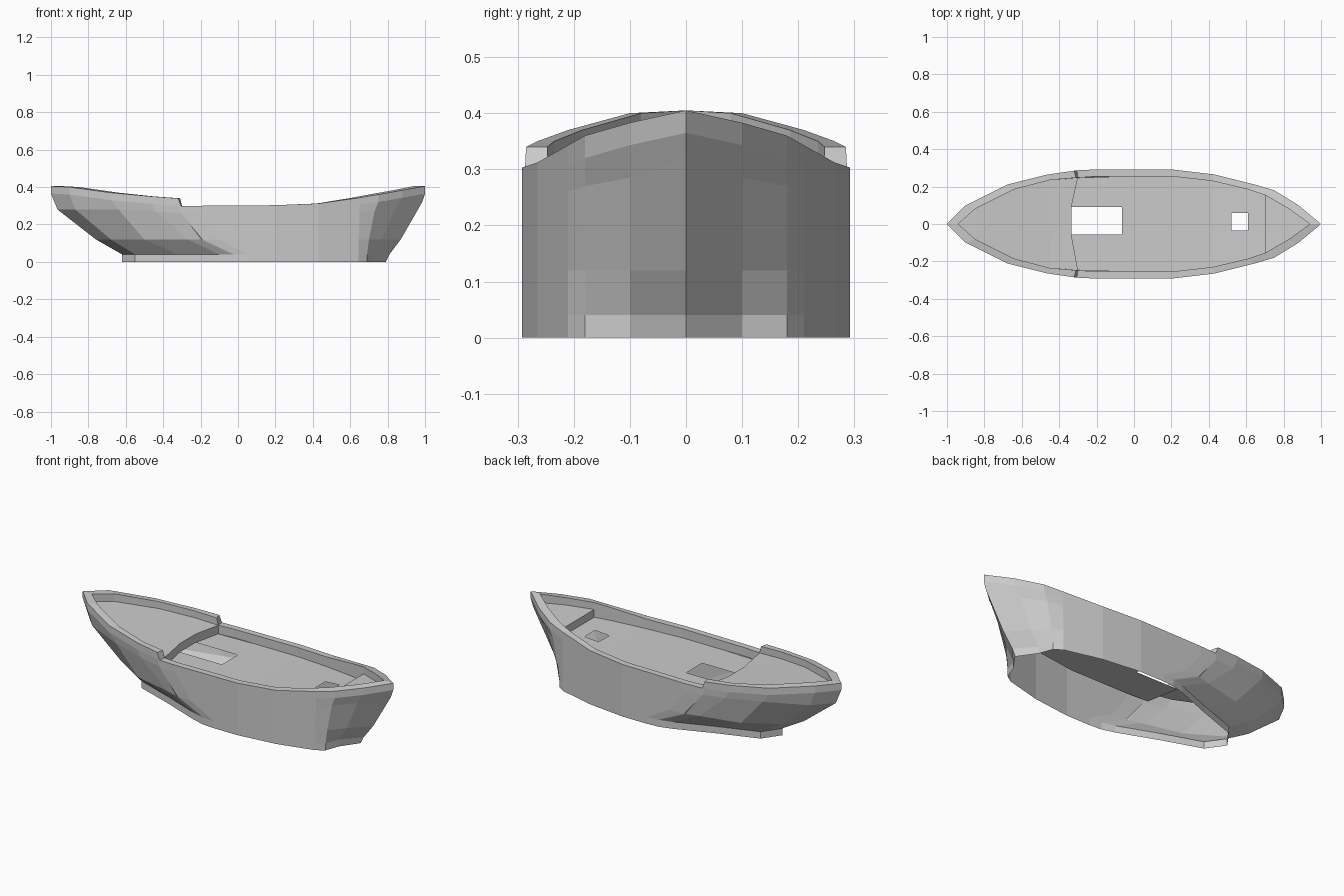
import bpy
import bmesh

old = bpy.data.objects.get("Cube")
if old:
    bpy.data.objects.remove(old, do_unlink=True)

grey = bpy.data.materials.new("hull grey")
grey.use_nodes = True
grey.diffuse_color = (0.6, 0.6, 0.6, 1)
grey.node_tree.nodes["Principled BSDF"].inputs["Base Color"].default_value = (0.6, 0.6, 0.6, 1)


def make_object(name, bm, mirrored=False):
    """Turn a bmesh into a grey, flat-shaded object, optionally mirrored across y."""
    bmesh.ops.remove_doubles(bm, verts=bm.verts, dist=0.0005)
    bmesh.ops.dissolve_degenerate(bm, edges=bm.edges, dist=0.0005)
    mesh = bpy.data.meshes.new(name)
    bm.to_mesh(mesh)
    bm.free()
    mesh.materials.append(grey)
    obj = bpy.data.objects.new(name, mesh)
    bpy.context.collection.objects.link(obj)
    if mirrored:
        mirror = obj.modifiers.new("mirror", 'MIRROR')
        mirror.use_axis = (False, True, False)
    return obj


def loft(name, rows, openings=(), mirrored=False):
    """Skin rows of points; openings lists (row, column) cells left out."""
    bm = bmesh.new()
    grid = [[bm.verts.new(p) for p in row] for row in rows]
    for i in range(len(grid) - 1):
        for j in range(len(grid[i]) - 1):
            if (i, j) not in openings:
                bm.faces.new((grid[i][j], grid[i][j + 1], grid[i + 1][j + 1], grid[i + 1][j]))
    return make_object(name, bm, mirrored)


def interpolate(x, xs, values):
    for i in range(len(xs) - 1):
        if xs[i] <= x <= xs[i + 1] and xs[i + 1] > xs[i]:
            t = (x - xs[i]) / (xs[i + 1] - xs[i])
            return values[i] + t * (values[i + 1] - values[i])
    return values[-1]


# Hull lines, from stern to bow; the doubled station is the step in the rail
beam = [0, .1, .21, .265, .285, .287, .292, .292, .265, .21, .18, .1, 0]
rim_x = [-1, -.9, -.68, -.46, -.32, -.305, -.2, .2, .43, .65, .75, .88, 1]
rim_z = [.405, .4, .37, .35, .34, .3, .3, .303, .312, .343, .36, .383, .405]
bilge_x = [-.965, -.87, -.64, -.44, -.3, -.29, -.19, .2, .43, .65, .73, .84, .985]
bilge_z = [.28, .28, .28, .27, .26, .24, .24, .24, .24, .26, .27, .285, .32]
turn_x = [-.76, -.68, -.5, -.27, -.2, -.19, -.1, .2, .43, .645, .7, .77, .87]
keel_x = [-.62, -.55, -.32, -.1, -.03, -.02, .05, .2, .43, .645, .69, .72, .79]
foot_x = keel_x[:-1] + [.81]

foot_beam = list(beam)
foot_beam[2] = .18
count = len(beam)
rim = list(zip(rim_x, beam, rim_z))
hull_rows = [
    list(zip(keel_x, foot_beam, [0] * count)),
    list(zip(foot_x, foot_beam, [.04] * count)),
    list(zip(turn_x, beam, [.12] * count)),
    list(zip(bilge_x, beam, bilge_z)),
    [(x, y, z - .04) for x, y, z in rim],
    rim,
]
loft("hull_shell", hull_rows, mirrored=True)

# Rail cap and inner bulwark
inner_x = [-.94, -.85, -.64, -.45, -.31, -.3, -.2, .2, .42, .61, .7, .83, .94]
inner_y = [0, .08, .185, .235, .247, .247, .255, .255, .23, .185, .155, .08, 0]
deck_z = [.36, .355, .33, .31, .3, .25, .25, .25, .255, .268, .275, .335, .355]
inner = list(zip(inner_x, inner_y, rim_z))
loft("rail_cap", [rim, inner], mirrored=True)
loft("bulwark", [inner, list(zip(inner_x, inner_y, deck_z))], mirrored=True)


def deck_row(x, cuts, z, edge_x=None):
    """One crosswise row: starboard edge, two hatch lines, port edge."""
    side = x if edge_x is None else edge_x
    w = interpolate(side, inner_x, inner_y)
    low, high = max(-w, cuts[0]), min(w, cuts[1])
    return [(side, -w, z), (x, low, z), (x, high, z), (side, w, z)]


main_hatch, fore_hatch = (-.055, .09), (-.035, .06)

# Main deck with two open hatches
break_row = deck_row(-.335, main_hatch, .25, -.3)
main_rows = [break_row]
for x, cuts in ((-.065, main_hatch), (.2, main_hatch), (.42, fore_hatch),
                (.52, fore_hatch), (.61, fore_hatch), (.7, fore_hatch)):
    main_rows.append(deck_row(x, cuts, interpolate(x, inner_x, deck_z)))
# Side points at the widest aft station keep the deck against the bulwark
loft("main_deck", main_rows, openings=((0, 1), (4, 1)))

# Raised stern deck and its front wall
stern_rows = [deck_row(inner_x[i], main_hatch, deck_z[i]) for i in range(4)]
stern_rows.append(deck_row(-.335, main_hatch, .3, -.3))
loft("stern_deck", stern_rows)
loft("stern_deck_wall", [stern_rows[-1], break_row])

# Raised bow deck and its wall
bow_rows = [deck_row(.7, fore_hatch, .32), deck_row(.83, fore_hatch, .34),
            deck_row(.94, fore_hatch, .355)]
loft("bow_deck", bow_rows)
loft("bow_deck_wall", [bow_rows[0], main_rows[-1]])
